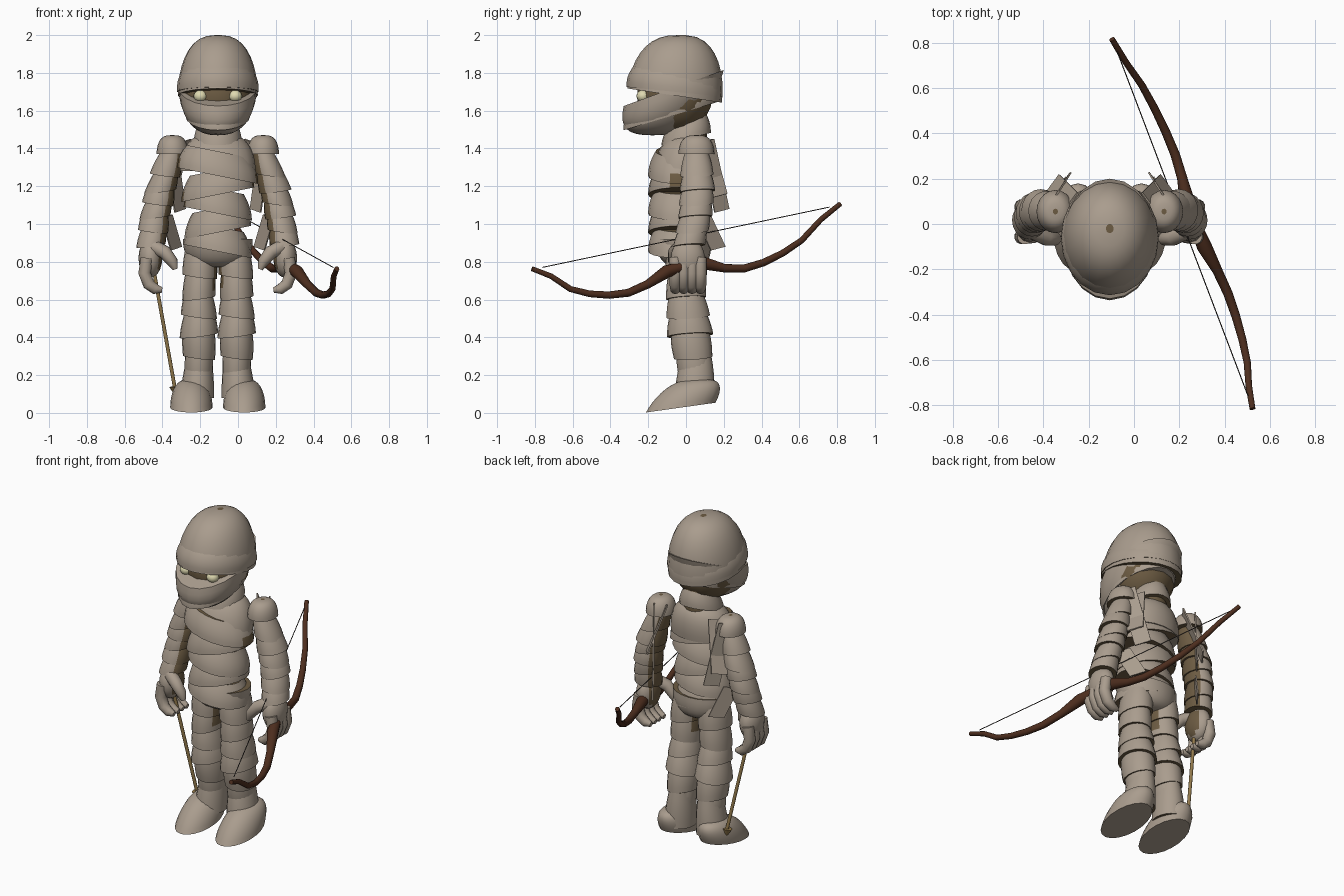
import bpy, bmesh, math
from mathutils import Vector

if "Cube" in bpy.data.objects:
    bpy.data.objects.remove(bpy.data.objects["Cube"])

CENTRE = Vector((-0.107, 0, 0))  # body centre line
parts = []


def material(name, *colour):
    mat = bpy.data.materials.new(name)
    mat.use_nodes = True
    mat.diffuse_color = (*colour, 1)
    shader = mat.node_tree.nodes["Principled BSDF"]
    shader.inputs["Base Color"].default_value = mat.diffuse_color
    shader.inputs["Roughness"].default_value = 0.8
    return mat


BANDAGE = material("bandage tan", .4, .335, .27)
SKIN = material("dark skin", .15, .105, .055)
EYE = material("pale eye", .74, .7, .44)
WOOD = material("bow wood", .075, .027, .013)
STRING = material("bow string", .06, .05, .045)
SHAFT = material("arrow wood", .3, .2, .075)


def skin_rings(name, rings, side_material, cap_material):
    """Join rings of points into a closed skin with its own cap colour."""
    bm = bmesh.new()
    loops = [[bm.verts.new(point) for point in ring] for ring in rings]
    for upper, lower in zip(loops, loops[1:]):
        for i in range(len(upper)):
            bm.faces.new((upper[i - 1], upper[i], lower[i], lower[i - 1]))
    for end in (loops[0], loops[-1]):
        bm.faces.new(end).material_index = 1
    bmesh.ops.recalc_face_normals(bm, faces=bm.faces)
    mesh = bpy.data.meshes.new(name)
    bm.to_mesh(mesh)
    bm.free()
    mesh.materials.append(side_material)
    mesh.materials.append(cap_material)
    part = bpy.data.objects.new(name, mesh)
    bpy.context.collection.objects.link(part)
    parts.append(part)


def circle(count):
    angles = [math.tau * i / count for i in range(count)]
    return [(math.cos(angle), math.sin(angle)) for angle in angles]


def ellipse(centre, width, depth, slope_x=0, slope_y=0):
    """Level or tilted ring around a point of the body."""
    ring = []
    for c, s in circle(20):
        x, y = width * c, depth * s
        ring.append(CENTRE + centre + Vector((x, y, slope_x * x + slope_y * y)))
    return ring


def band(name, top, bottom, top_size, bottom_size, slope_x=0, slope_y=0, cap=SKIN):
    """One bandage turn: barrel shaped, narrow above, with a lip below."""
    rings = []
    for i in range(6):
        t = i / 5
        swell = .8 + .5 * t - .25 * t * t
        width, depth = Vector(top_size).lerp(Vector(bottom_size), t) * swell
        rings.append(ellipse(Vector(top).lerp(Vector(bottom), t), width, depth, slope_x, slope_y))
    skin_rings(name, rings, BANDAGE, cap)


def dome(name, base, width, depth, height, lean=0, slope=0, fullness=1, cap=BANDAGE):
    """Half ellipsoid rising or hanging from a sloped rim."""
    rings, steps = [], 10
    for i in range(steps):
        angle = math.pi / 2 * i / (steps - .8)
        size, rise = math.cos(angle) ** fullness, math.sin(angle)
        centre = Vector(base) + Vector((0, lean, height)) * rise
        rings.append(ellipse(centre, width * size, depth * size, 0, slope * size))
    skin_rings(name, rings, BANDAGE, cap)


def sweep(name, path, radii, mat, count=12):
    """Round tube of changing radius along a path."""
    path, rings = [Vector(point) for point in path], []
    for i, (point, radius) in enumerate(zip(path, radii)):
        ahead = path[min(i + 1, len(path) - 1)] - path[max(i - 1, 0)]
        across = ahead.orthogonal() if i == 0 else across - across.project(ahead)
        across.normalize()
        other = ahead.normalized().cross(across)
        rings.append([point + radius * (across * c + other * s) for c, s in circle(count)])
    skin_rings(name, rings, mat, mat)


def ball(name, centre, size, *mats):
    bpy.ops.mesh.primitive_uv_sphere_add(segments=16, ring_count=10, radius=1, location=CENTRE + Vector(centre))
    part = bpy.context.object
    part.name, part.scale = name, size
    for mat in mats:
        part.data.materials.append(mat)
    parts.append(part)


def wrapped_limb(name, joints, radii, flatten):
    """Two overlapping bandage turns on each stretch between joints."""
    joints = [Vector(joint) for joint in joints]
    turn = 0
    for a, b, thick, thin in zip(joints, joints[1:], radii, radii[1:]):
        for start in (0, .5):
            ends, sizes = [], []
            for t in (start - .12, start + .6):
                radius = thick + (thin - thick) * t
                ends.append(a + (b - a) * t)
                sizes.append((radius, radius * flatten))
            turn += 1
            tilt = .13 * (-1) ** turn
            band(f"{name}_wrap_{turn}", *ends, *sizes, tilt, abs(tilt) / 2)


def strip(name, top, bottom, half_width):
    """Loose thin cloth end."""
    top, bottom = CENTRE + Vector(top), CENTRE + Vector(bottom)
    corners = [top - half_width, top + half_width, bottom + half_width, bottom - half_width]
    lift = half_width.cross(bottom - top).normalized() * .004
    skin_rings(name, [[c + lift for c in corners], [c - lift for c in corners]], BANDAGE, BANDAGE)


# Head: hood above, jaw wrap below, dark face showing in the gap
ball("face", (0, -.06, 1.68), (.19, .2, .2), SKIN)
dome("hood", (0, -.06, 1.68), .212, .25, .32, lean=.04, slope=-.15, fullness=.75, cap=SKIN)
band("brow_wrap", (0, -.06, 1.83), (0, -.06, 1.7), (.22, .255), (.205, .242), slope_y=-.1)
dome("jaw_wrap", (0, -.065, 1.72), .207, .265, -.25, lean=-.06, slope=.36, fullness=.9)
band("mouth_wrap", (0, -.08, 1.67), (0, -.085, 1.57), (.19, .25), (.163, .235), slope_y=.3, cap=BANDAGE)

# Neck and torso
skin_rings("neck", [ellipse(Vector((0, 0, z)), .1, .11) for z in (1.64, 1.4)], SKIN, SKIN)
band("neck_wrap", (0, .01, 1.56), (0, 0, 1.45), (.11, .12), (.12, .125), slope_y=.25)
dome("upper_chest", (0, -.02, 1.28), .2, .155, .2, lean=.03, fullness=.6)
for turn in range(5):
    middle = Vector((0, -.035, 1.32 - turn / 10))
    reach = Vector((0, 0, .065))
    size = (.168 + .004 * (turn - 3) ** 2, .158)
    band(f"torso_wrap_{turn + 1}", middle + reach, middle - reach, size, size, -.2 * (-1) ** turn)
dome("pelvis", (0, -.02, .92), .185, .15, -.15, lean=.02, fullness=.5, cap=SKIN)

for side, name in ((1, "left"), (-1, "right")):
    def place(x, y, z):
        return Vector((side * x, y, z))

    ball(name + "_eye", place(.092, -.228, 1.677), (.036, .034, .032), EYE)

    # Arm and hand
    dome(name + "_shoulder", place(.24, .055, 1.37), .084, .095, .1, fullness=.6, cap=SKIN)
    arm = [place(.25, .055, 1.36), place(.3, .06, 1.19), place(.33, .05, 1.05), place(.352, .02, .9)]
    wrapped_limb(name + "_arm", arm, (.07, .08, .078, .074), flatten=1.1)
    ball(name + "_palm", place(.357, .01, .82), (.063, .09, .105), BANDAGE, SKIN)
    for finger in range(4):
        y = .044 * finger - .056
        knuckles = [place(.375, y, .82), place(.388, y, .74), place(.365, y, .68), place(.33, y, .655),
                    place(.295, y, .65)]
        sweep(f"{name}_finger_{finger + 1}", [CENTRE + k for k in knuckles], (.034, .034, .032, .028, .014), BANDAGE)
    thumb = [place(.34, -.03, .88), place(.28, -.06, .85), place(.24, -.065, .8), place(.225, -.065, .76)]
    sweep(name + "_thumb", [CENTRE + k for k in thumb], (.038, .036, .03, .014), BANDAGE)

    # Leg and boot
    leg = [place(.09, 0, .86), place(.1, 0, .63), place(.1, .02, .43), place(.1, .05, .2)]
    wrapped_limb(name + "_leg", leg, (.092, .084, .096, .07), flatten=1.2)
    band(name + "_ankle", place(.098, .055, .3), place(.11, .045, .08), (.08, .1), (.085, .1))
    dome(name + "_boot", place(.14, -.028, .028), .112, .184, .15, lean=.08, slope=.14, fullness=.65)

    # Loose cloth ends on the back
    spread = place(.028, -.038, -.01)
    strip(name + "_shoulder_strip", place(.25, .11, 1.44), place(.2, .19, 1.07), spread)
    strip(name + "_cross_strip", place(.17, .1, 1.44), place(.25, .18, 1.15), spread)
    strip(name + "_elbow_strip", place(.27, .09, 1.04), place(.22, .17, .87), spread)

# Bare skin on the inner arms, palms, upper thighs and flanks
for part in parts:
    outward = -1 if part.name.startswith("right") else 1
    for face in part.data.polygons:
        inward = -outward * face.normal.x
        if "arm_wrap" in part.name or "palm" in part.name:
            bare = inward > .65
        elif "leg_wrap" in part.name:
            bare = inward > .8 and face.center.z > .65
        else:
            bare = "torso" in part.name and abs(inward) > .95 and face.center.z > 1.1
        if bare:
            face.material_index = 1

# Bow: both limbs share one depth profile measured off the string line
string_middle = Vector((.215, 0, .93))
along = Vector((-.38, 1, .21))
down = Vector((.34, 0, -.94))
depths = (.16, .17, .22, .245, .235, .205, .155, .06, -.005)
bow, thickness = [], []
for i in range(-8, 9):
    reach = abs(i)
    bow.append(string_middle + along * (i * .102) + down * depths[reach])
    thickness.append(.034 if reach == 1 else .026 - .0016 * reach)
sweep("bow", bow, thickness, WOOD)
sweep("bow_string", [string_middle - along * .76, string_middle + along * .76], (.0025, .0025), STRING)

# Arrow, held point down
grip, tip = Vector((-.445, 0, .75)), Vector((-.325, .08, .08))
neck = grip.lerp(tip, .91)
sweep("arrow_shaft", [grip, neck], (.01, .01), SHAFT)
sweep("arrow_head", [neck, tip], (.028, .002), SHAFT)

# Smooth shading that keeps wrap edges sharp
bpy.ops.object.select_all(action="DESELECT")
for part in parts:
    part.select_set(True)
bpy.context.view_layer.objects.active = parts[0]
bpy.ops.object.shade_smooth_by_angle(angle=math.radians(42))
